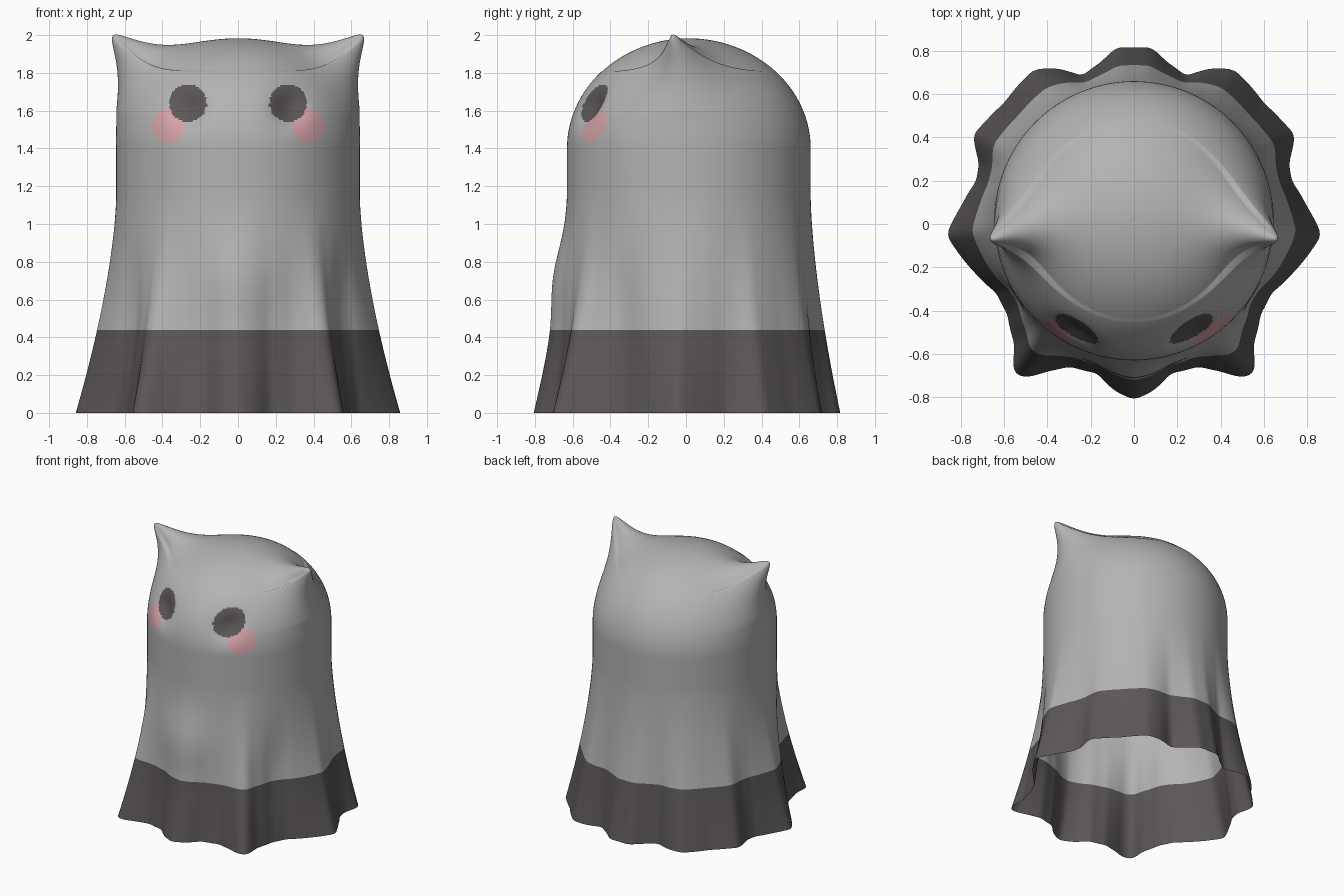
import bpy, math
from mathutils import Vector

if "Cube" in bpy.data.objects:
    bpy.data.objects.remove(bpy.data.objects["Cube"])

SEGS = 320
# Hem outline: (degrees away from the front, radius), mirrored left to right
HEM = [(0, .812), (6.7, .775), (13.8, .71), (24.4, .722), (30.5, .79), (35.2, .87),
       (39.2, .885), (44.5, .785), (54.5, .72), (63.4, .712), (73.4, .772), (81.7, .83),
       (86.7, .868), (95.7, .804), (105.3, .755), (111.4, .768), (119, .85), (124.3, .835),
       (133, .82), (147.1, .85), (153.4, .805), (160.7, .724), (168.7, .765),
       (174.4, .82), (180, .815)]


def hem_linear(deg):
    deg = abs((deg + 180) % 360 - 180)
    for (a, ra), (b, rb) in zip(HEM, HEM[1:]):
        if deg <= b:
            return ra + (rb - ra) * (deg - a) / (b - a)
    return HEM[-1][1]


def hem_radius(deg):
    return sum(hem_linear(deg + k * .6) for k in range(-3, 4)) / 7


def bell(x, width):
    return math.exp(-(x / width) ** 2)


def material(name, rgb):
    m = bpy.data.materials.new(name)
    m.diffuse_color = (*rgb, 1)
    m.use_nodes = True
    m.node_tree.nodes["Principled BSDF"].inputs["Base Color"].default_value = m.diffuse_color
    return m


# Cloth body below the dome: upright tube flaring into folds
def skirt_point(phi, z):
    deg = abs(math.degrees(phi))
    t = max(0, (1.15 - z) / 1.15)
    f = t ** 1.55
    r = .645 + (hem_radius(deg) - .645) * f
    r += .035 * bell(z - .72, .22) * bell(deg, 20)
    r -= .025 * bell(z - .5, .3) * bell(deg - 57, 9)
    cy = .015 * (1 - f)
    return Vector((r * math.sin(phi), cy - r * math.cos(phi), z))


# Domed head, pulled out to two pointed ears and dented at the eyes
EAR_BASE = Vector((.456, .015, 1.81))
EAR_TIP = Vector((.66, -.07, 2.0))


def dome_point(phi, v):
    r = .645 * math.cos(v)
    p = Vector((r * math.sin(phi), .015 - r * math.cos(phi), 1.4 + .58 * math.sin(v)))
    out = p.copy()
    for s in (-1, 1):
        d = Vector((p.x * s, p.y, p.z)) - EAR_BASE
        d.y *= 1.15
        if d.z < 0:
            d *= .75
        w = math.exp(-(math.sqrt(d.length_squared + .0009) - .03) / .095)
        w *= min(1, v / .3)
        pull = (EAR_TIP - EAR_BASE) * w
        out += Vector((pull.x * s, pull.y, pull.z))
    if p.y < 0:
        dent = bell(math.hypot(abs(p.x) - .27, p.z - 1.61), .085)
        out.y += .05 * dent * min(1, v / .15)
    return out


# Stack the rings; one ring lies exactly on the colour border
rows = [lambda p, z=.44 * i / 24: skirt_point(p, z) for i in range(24)]
rows += [lambda p, z=.44 + .96 * i / 48: skirt_point(p, z) for i in range(48)]
rows += [lambda p, v=math.pi / 2 * i / 90: dome_point(p, v) for i in range(90)]
angles = [2 * math.pi * j / SEGS for j in range(SEGS)]
angles = [a if a <= math.pi else a - 2 * math.pi for a in angles]
verts = [row(a) for row in rows for a in angles]
verts.append(Vector((0, .015, 1.98)))
faces = []
for i in range(len(rows) - 1):
    for j in range(SEGS):
        k = (j + 1) % SEGS
        faces.append((i * SEGS + j, i * SEGS + k, (i + 1) * SEGS + k, (i + 1) * SEGS + j))
last = (len(rows) - 1) * SEGS
faces += [(last + j, last + (j + 1) % SEGS, len(verts) - 1) for j in range(SEGS)]

mesh = bpy.data.meshes.new("draped_sheet")
mesh.from_pydata(verts, [], faces)
sheet = bpy.data.objects.new("draped_sheet", mesh)
bpy.context.collection.objects.link(sheet)
for m in (material("grey_cloth", (.45, .45, .45)),
          material("dark_hem_and_eyes", (.105, .096, .094)),
          material("pink_cheeks", (.66, .36, .385))):
    mesh.materials.append(m)

# Colours by position: hem band, round eyes, round cheeks
for f in mesh.polygons:
    f.use_smooth = True
    c = f.center
    if c.z < .44:
        f.material_index = 1
    elif c.y < 0 and c.z > 1.3:
        if math.hypot(abs(c.x) - .265, c.z - 1.64) < .099:
            f.material_index = 1
        elif math.hypot(abs(c.x) - .37, c.z - 1.52) < .088:
            f.material_index = 2
mesh.update()
